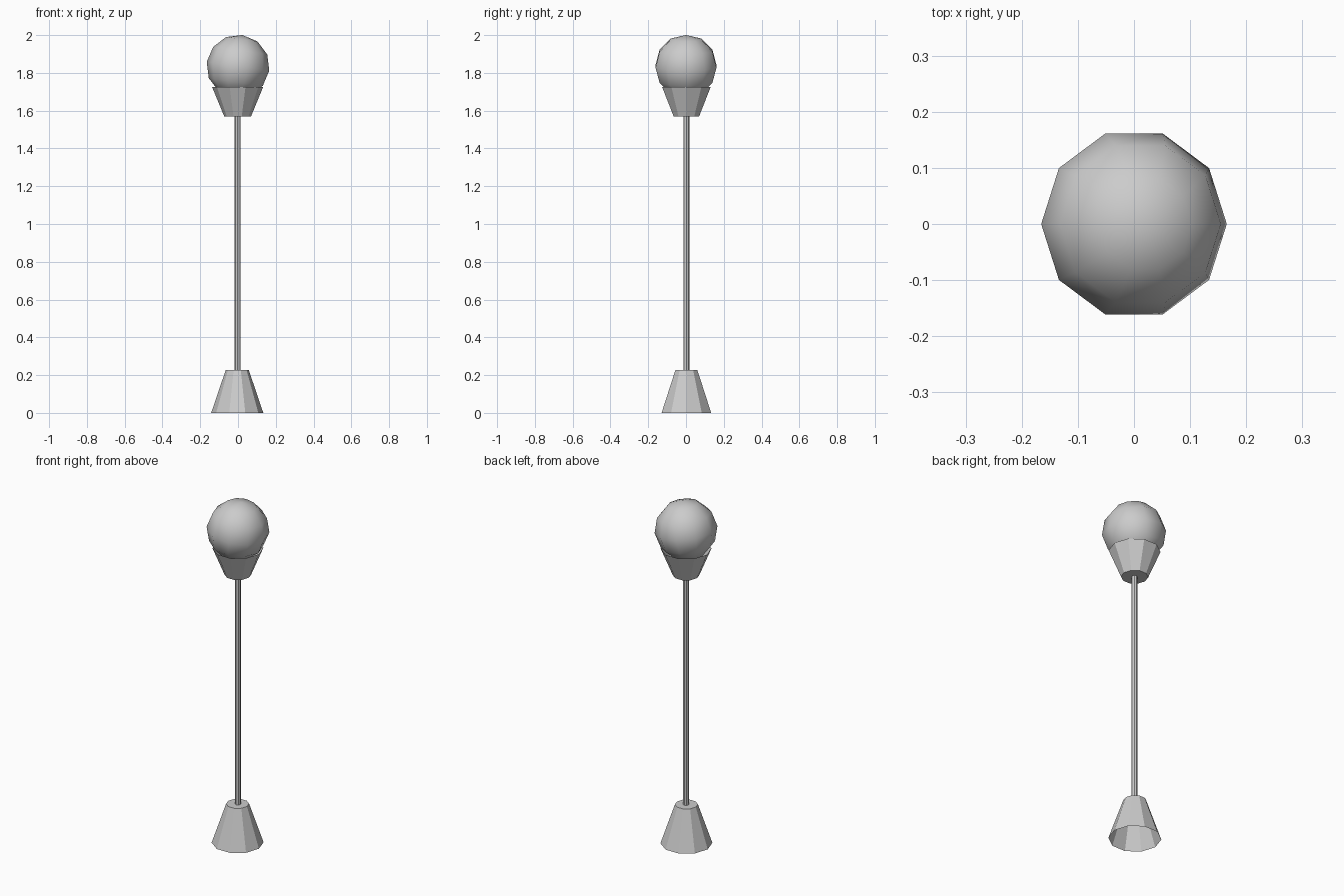
import bpy
import bmesh
import math

if "Cube" in bpy.data.objects:
    bpy.data.objects.remove(bpy.data.objects["Cube"])


def ring_solid(name, rings, sides, x=0.0, y=0.0, caps=()):
    """Stack of regular polygons (radius, z), vertex on the x axis; caps lists closed ring indices."""
    bm = bmesh.new()
    loops = []
    for r, z in rings:
        loops.append([bm.verts.new((x + r * math.cos(math.tau * i / sides),
                                    y + r * math.sin(math.tau * i / sides), z))
                      for i in range(sides)])
    for a, b in zip(loops, loops[1:]):
        for i in range(sides):
            j = (i + 1) % sides
            bm.faces.new((a[i], a[j], b[j], b[i]))
    for c in caps:
        loop = loops[c]
        bm.faces.new(loop[::-1] if c == 0 else loop)
    mesh = bpy.data.meshes.new(name)
    bm.to_mesh(mesh)
    bm.free()
    ob = bpy.data.objects.new(name, mesh)
    bpy.context.collection.objects.link(ob)
    return ob


# Flared foot, open underneath
ring_solid("base", [(0.138, 0.0), (0.061, 0.227)], 10, x=-0.004, y=0.002, caps=(1,))

# Slim post
ring_solid("post", [(0.016, 0.22), (0.016, 1.575)], 8, x=-0.002, y=0.002, caps=(0, 1))

# Lamp holder: the foot shape flipped, open on top
ring_solid("lamp_cup", [(0.071, 1.57), (0.135, 1.725)], 10, x=-0.002, y=0.002, caps=(0,))

# Smooth low-poly globe, tipped slightly to the side
bpy.ops.mesh.primitive_uv_sphere_add(segments=10, ring_count=6, radius=0.167,
                                     location=(0, 0, 1.835),
                                     rotation=(0, math.radians(8), 0))
globe = bpy.context.object
globe.name = "globe"
globe.scale.y = 1.015
# Sphere vertices start on an axis; turn so a corner lies on +x
bm = bmesh.new()
bm.from_mesh(globe.data)
right = max(bm.verts, key=lambda v: v.co.x * 10 - abs(v.co.z))
turn = -math.atan2(right.co.y, right.co.x)
for v in bm.verts:
    x, y = v.co.x, v.co.y
    v.co.x = x * math.cos(turn) - y * math.sin(turn)
    v.co.y = x * math.sin(turn) + y * math.cos(turn)
bm.to_mesh(globe.data)
bm.free()
bpy.ops.object.shade_smooth()
